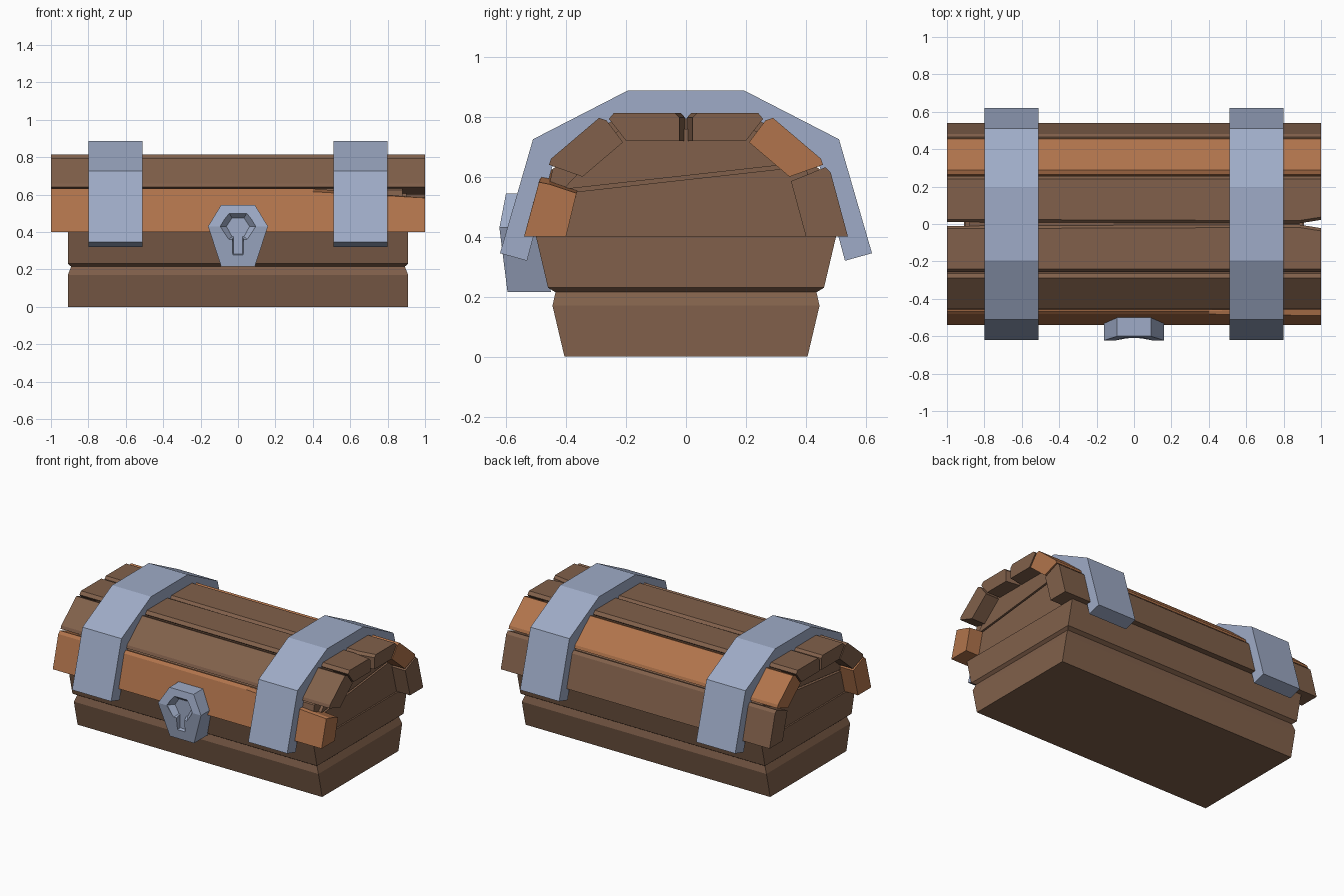
import bpy, bmesh

if "Cube" in bpy.data.objects:
    bpy.data.objects.remove(bpy.data.objects["Cube"])


def material(name, rgb):
    m = bpy.data.materials.new(name)
    m.diffuse_color = (*rgb, 1)
    m.use_nodes = True
    m.node_tree.nodes["Principled BSDF"].inputs["Base Color"].default_value = m.diffuse_color
    return m


BROWN = material("brown wood", (0.22, 0.118, 0.070))
ORANGE = material("orange wood", (0.44, 0.175, 0.072))
METAL = material("blue grey metal", (0.345, 0.41, 0.57))


def loft(name, rings, mat):
    """Closed solid through rings of 3D points with equal counts."""
    bm = bmesh.new()
    vs = [[bm.verts.new(p) for p in r] for r in rings]
    n = len(vs[0])
    for a, b in zip(vs, vs[1:]):
        for i in range(n):
            j = (i + 1) % n
            bm.faces.new((a[i], a[j], b[j], b[i]))
    bm.faces.new(vs[0])
    bm.faces.new(vs[-1])
    bmesh.ops.recalc_face_normals(bm, faces=bm.faces)
    me = bpy.data.meshes.new(name)
    bm.to_mesh(me)
    bm.free()
    me.materials.append(mat)
    ob = bpy.data.objects.new(name, me)
    bpy.context.collection.objects.link(ob)
    return ob


def along_x(name, sections, mat, side=1):
    """Loft of (x, yz profile) sections; side=-1 mirrors to the front."""
    return loft(name, [[(x, side * y, z) for y, z in prof] for x, prof in sections], mat)


def both(half):
    """Complete a symmetric half profile."""
    return half + [(-a, b) for a, b in reversed(half)]


def box_ring(z, hx, y0, y1):
    return [(-hx, y0, z), (hx, y0, z), (hx, y1, z), (-hx, y1, z)]


# Chest body with a groove between its two boards
loft("chest_body", [box_ring(z, hx, -hy, hy) for z, hx, hy in (
    (0, .91, .405), (.17, .91, .445), (.215, .892, .435),
    (.23, .91, .46), (.40, .91, .50))], BROWN)

# Lid core and two-board end panels split by a slanted groove
core = both([(.49, .40), (.445, .625), (.25, .785), (.005, .795)])
along_x("lid_core", [(-.88, core), (.88, core)], BROWN)
lower = [(-.45, .40), (.45, .40), (.40, .635), (-.41, .545)]
upper = [(-.41, .558), (.40, .648), (.22, .76), (-.22, .76)]
for s, label in ((-1, "left"), (1, "right")):
    for part, prof in (("lower", lower), ("upper", upper)):
        along_x(f"end_panel_{part}_{label}", [(s * .86, prof), (s * .90, prof)], BROWN)


# Lid planks, chamfered along the seams
def top_plank(gap):
    return [(gap, .72), (gap, .797), (gap + .015, .813), (.24, .813), (.257, .793), (.20, .72)]


SHOULDER = [(.21, .715), (.265, .788), (.29, .796), (.45, .66), (.457, .64), (.345, .60)]
SIDE = [(.35, .585), (.465, .632), (.482, .615), (.54, .40), (.40, .40)]
CHIPPED = [(.365, .545), (.455, .575), (.49, .582), (.54, .40), (.40, .40)]
for side, label in ((-1, "front"), (1, "back")):
    along_x("top_plank_" + label,
            [(-1, top_plank(.01)), (.88, top_plank(.003)), (1, top_plank(.022))], BROWN, side)
    along_x("shoulder_plank_" + label, [(-1, SHOULDER), (1, SHOULDER)],
            ORANGE if side > 0 else BROWN, side)
along_x("side_plank_back", [(-1, SIDE), (1, SIDE)], BROWN)
along_x("side_plank_front", [(-1, SIDE), (.4, SIDE), (1, CHIPPED)], ORANGE, -1)

# Metal straps over the lid
outer = both([(.62, .345), (.51, .725), (.195, .887)])
inner = both([(.53, .32), (.44, .655), (.17, .79)])
strap = outer + inner[::-1]
for s, label in ((-1, "left"), (1, "right")):
    along_x("strap_" + label, [(s * .51, strap), (s * .80, strap)], METAL)

# Lock plate bent at its widest line, with a bevelled keyhole recess
lock = loft("lock_plate", [box_ring(.215, .09, -.595, -.45),
                           box_ring(.43, .16, -.622, -.50),
                           box_ring(.545, .09, -.60, -.48)], METAL)
rim = both([(.03, .275), (.03, .36), (.05, .36), (.095, .43), (.05, .505)])
floor = both([(.024, .283), (.024, .375), (.032, .375), (.062, .43), (.032, .475)])
cutter = loft("keyhole_cutter", [[(x, y, z) for x, z in prof] for y, prof in (
    (-.70, rim), (-.615, rim), (-.58, floor))], METAL)
cutter.hide_render = True
mod = lock.modifiers.new("keyhole", "BOOLEAN")
mod.operation = "DIFFERENCE"
mod.solver = "EXACT"
mod.object = cutter
bpy.context.view_layer.objects.active = lock
bpy.ops.object.modifier_apply(modifier=mod.name)
bpy.data.objects.remove(cutter)
